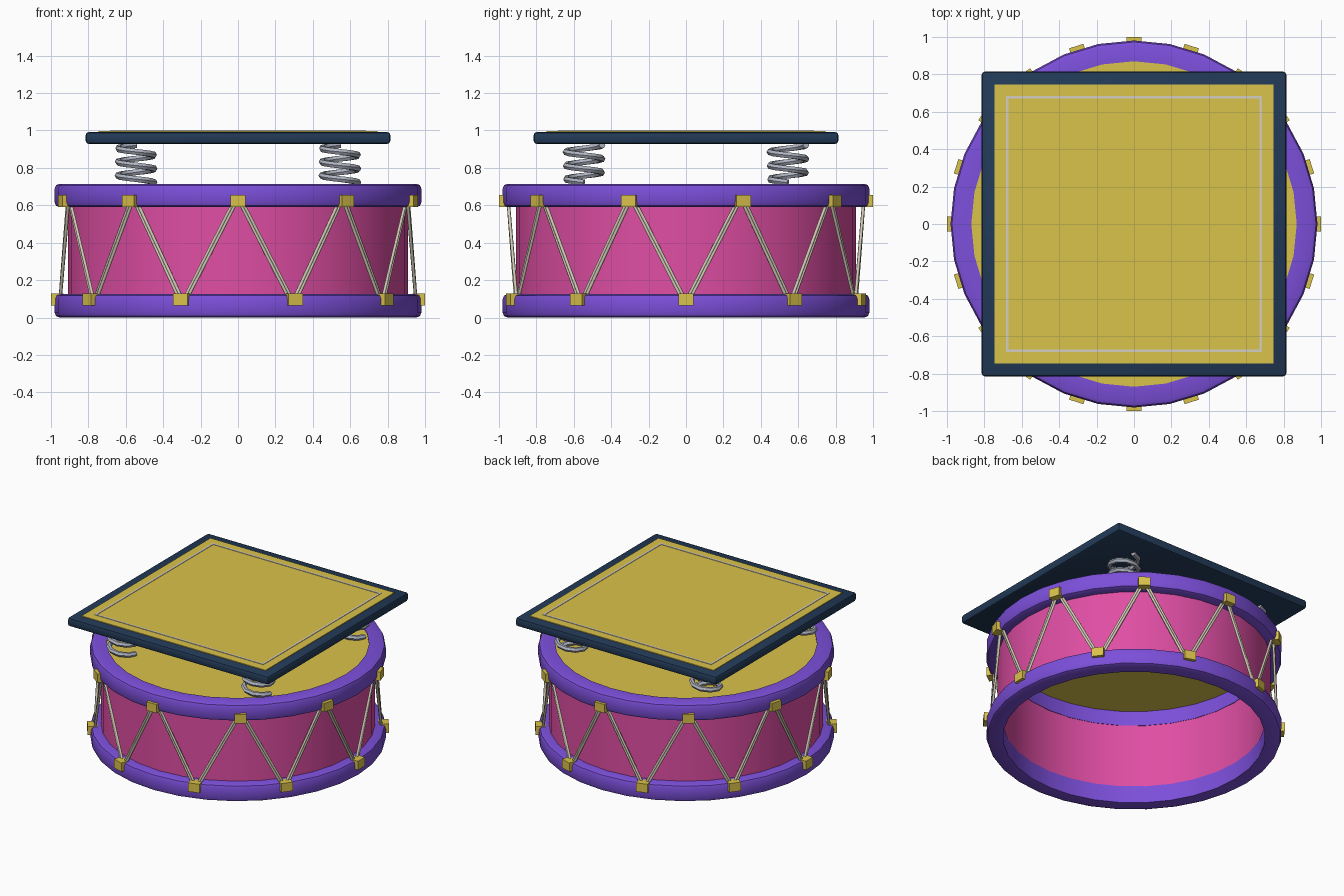
import bpy, bmesh, math
from mathutils import Vector, Matrix

if "Cube" in bpy.data.objects:
    bpy.data.objects.remove(bpy.data.objects["Cube"])


def material(name, rgb):
    m = bpy.data.materials.new(name)
    m.diffuse_color = (*rgb, 1)
    m.use_nodes = True
    m.node_tree.nodes["Principled BSDF"].inputs["Base Color"].default_value = m.diffuse_color
    return m


PURPLE = material("purple", (0.20, 0.078, 0.70))
PINK = material("pink", (0.74, 0.076, 0.37))
GOLD = material("gold", (0.70, 0.54, 0.07))
NAVY = material("navy", (0.016, 0.042, 0.095))
STEEL = material("steel", (0.43, 0.46, 0.54))
CREAM = material("cream", (0.62, 0.57, 0.45))
SILVER = material("pale_line", (0.66, 0.62, 0.55))


def finish(name, bm, mat, smooth=None):
    bmesh.ops.recalc_face_normals(bm, faces=bm.faces)
    me = bpy.data.meshes.new(name)
    bm.to_mesh(me)
    bm.free()
    me.materials.append(mat)
    ob = bpy.data.objects.new(name, me)
    bpy.context.collection.objects.link(ob)
    if smooth:
        bpy.ops.object.select_all(action='DESELECT')
        ob.select_set(True)
        bpy.context.view_layer.objects.active = ob
        bpy.ops.object.shade_smooth_by_angle(angle=math.radians(smooth))
    return ob


def lathe(name, profile, mat, n=32, smooth=30):
    """Revolve a closed (radius, z) profile around the z axis."""
    bm = bmesh.new()
    rings = [[bm.verts.new((r * math.cos(2 * math.pi * i / n),
                            r * math.sin(2 * math.pi * i / n), z)) for r, z in profile]
             for i in range(n)]
    k = len(profile)
    for i in range(n):
        a, b = rings[i], rings[(i + 1) % n]
        for j in range(k):
            bm.faces.new((a[j], b[j], b[(j + 1) % k], a[(j + 1) % k]))
    return finish(name, bm, mat, smooth)


def tube(bm, path, radius, sides):
    """Sweep a circle along a list of points, with capped ends."""
    rings = []
    for i, p in enumerate(path):
        t = (path[min(i + 1, len(path) - 1)] - path[max(i - 1, 0)]).normalized()
        up = Vector((0, 0, 1))
        u = t.cross(up).normalized()
        v = u.cross(t)
        rings.append([bm.verts.new(p + radius * (u * math.cos(a) + v * math.sin(a)))
                      for a in (2 * math.pi * s / sides for s in range(sides))])
    for a, b in zip(rings, rings[1:]):
        for s in range(sides):
            bm.faces.new((a[s], a[(s + 1) % sides], b[(s + 1) % sides], b[s]))
    bm.faces.new(rings[0])
    bm.faces.new(rings[-1])


def box(name, size, z, mat, bevel=0):
    bm = bmesh.new()
    bmesh.ops.create_cube(bm, size=1, matrix=Matrix.Translation((0, 0, z)) @ Matrix.Diagonal((*size, 1)))
    if bevel:
        bmesh.ops.bevel(bm, geom=bm.edges[:], offset=bevel, segments=2, profile=0.5, affect='EDGES')
    return finish(name, bm, mat, 35 if bevel else None)


def polar(r, angle, z):
    return Vector((r * math.cos(angle), r * math.sin(angle), z))


# Drum wall and rims
lathe("drum_shell", [(0.91, 0.06), (0.91, 0.66), (0.873, 0.66), (0.873, 0.06)], PINK)


def rim(name, z0, z1):
    lathe(name, [(0.87, z0), (0.955, z0), (0.973, z0 + 0.008), (0.981, z0 + 0.028),
                 (0.981, z1 - 0.028), (0.973, z1 - 0.008), (0.955, z1), (0.87, z1)], PURPLE)


rim("bottom_rim", 0.0, 0.125)
rim("top_rim", 0.59, 0.715)

# Drum skin
bm = bmesh.new()
bmesh.ops.create_cone(bm, cap_ends=True, segments=32, radius1=0.872, radius2=0.872, depth=0.012,
                      matrix=Matrix.Translation((0, 0, 0.704)))
finish("drum_skin", bm, GOLD)

# Clips: ten on each rim, the lower ones half a step round
STEP = math.radians(36)
START = math.radians(-90)
bm = bmesh.new()
for i in range(10):
    for shift, z in ((0, 0.622), (0.5, 0.097)):
        m = (Matrix.Rotation(START + (i + shift) * STEP, 4, 'Z') @ Matrix.Translation((0.967, 0, z))
             @ Matrix.Diagonal((0.066, 0.08, 0.064, 1)))
        bmesh.ops.create_cube(bm, size=1, matrix=m)
finish("rim_clips", bm, GOLD)

# Zigzag ropes: two strands between neighbouring clips
bm = bmesh.new()
for i in range(10):
    for side in (-1, 1):
        for strand in (-0.0085, 0.0085):
            a = START + i * STEP
            top = polar(0.95, a + side * 0.02 + strand, 0.612)
            low = polar(0.95, a + side * (STEP / 2 - 0.02) + strand, 0.11)
            tube(bm, [top, low], 0.009, 6)
finish("ropes", bm, CREAM, 65)

# Springs
TURNS, PER_TURN = 2.75, 10
count = int(TURNS * PER_TURN)
for k, (sx, sy) in enumerate([(-1, -1), (1, -1), (1, 1), (-1, 1)]):
    bm = bmesh.new()
    path = []
    for i in range(count + 1):
        t = i / count
        path.append(Vector((sx * 0.545, sy * 0.545, 0)) + polar(0.097, -t * TURNS * 2 * math.pi, 0.722 + 0.2 * t))
    tube(bm, path, 0.018, 6)
    finish(f"spring_{k + 1}", bm, STEEL, 35)

# Square pad with gold face
box("pad_base", (1.63, 1.63, 0.064), 0.96, NAVY, 0.018)
box("pad_face", (1.49, 1.49, 0.008), 0.993, GOLD)

# Thin line frame on the pad face
bm = bmesh.new()
for k in range(4):
    m = (Matrix.Rotation(k * math.pi / 2, 4, 'Z') @ Matrix.Translation((0, 0.677, 0.9975))
         @ Matrix.Diagonal((1.368, 0.014, 0.005, 1)))
    bmesh.ops.create_cube(bm, size=1, matrix=m)
finish("pad_line", bm, SILVER)
